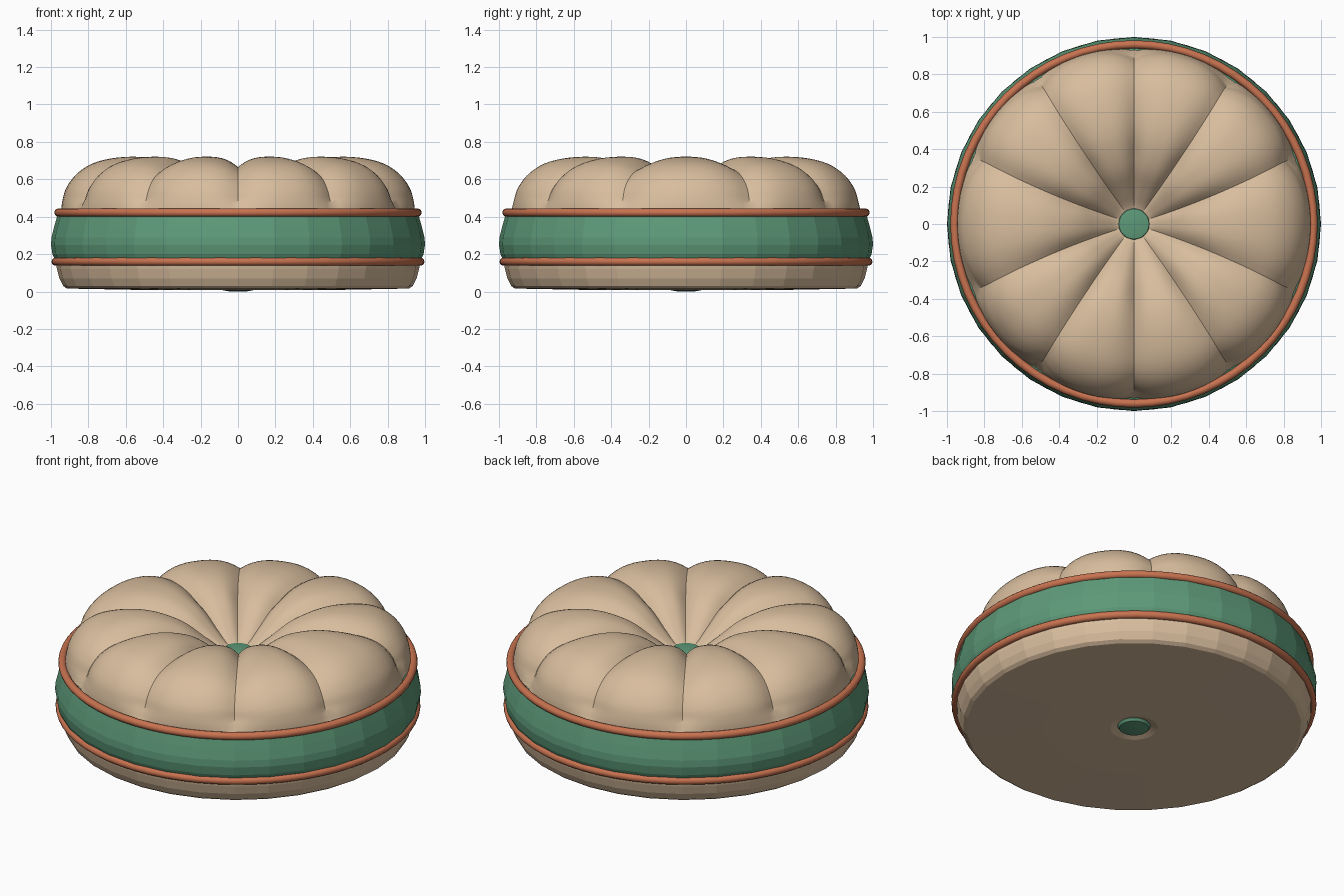
import bpy, bmesh
from math import pi, sin, cos, radians, atan2, hypot

cube = bpy.data.objects.get("Cube")
if cube:
    bpy.data.objects.remove(cube)

SIDES = 32
LOBES = 10
STEPS = 14          # columns of faces across one lobe


def material(name, rgb):
    m = bpy.data.materials.new(name)
    m.use_nodes = True
    m.diffuse_color = (*rgb, 1)
    m.node_tree.nodes["Principled BSDF"].inputs["Base Color"].default_value = (*rgb, 1)
    return m


tan = material("tan fabric", (0.69, 0.51, 0.34))
green = material("green fabric", (0.11, 0.32, 0.19))
orange = material("orange piping", (0.58, 0.17, 0.08))


def revolve(name, profile, mat, place, columns, smooth):
    """Sweep (radius, height) points around z; place() gives each vertex."""
    bm = bmesh.new()
    rings = [[bm.verts.new(place(i, j)) for j in range(columns)]
             for i in range(len(profile))]
    for a, b in zip(rings, rings[1:]):
        for j in range(columns):
            k = (j + 1) % columns
            bm.faces.new((a[j], a[k], b[k], b[j]))
    # close the centre where the profile ends
    if profile[-1][0] < 0.2:
        bm.faces.new(rings[-1])
    bmesh.ops.recalc_face_normals(bm, faces=bm.faces)
    mesh = bpy.data.meshes.new(name)
    bm.to_mesh(mesh)
    bm.free()
    mesh.materials.append(mat)
    obj = bpy.data.objects.new(name, mesh)
    bpy.context.collection.objects.link(obj)
    if smooth:
        bpy.ops.object.select_all(action='DESELECT')
        obj.select_set(True)
        bpy.context.view_layer.objects.active = obj
        bpy.ops.object.shade_smooth_by_angle(angle=radians(35))
    return obj


def lathe(name, profile, mat, columns=SIDES, smooth=False):
    def place(i, j):
        r, z = profile[i]
        a = 2 * pi * j / columns
        return r * cos(a), r * sin(a), z
    return revolve(name, profile, mat, place, columns, smooth)


def refine(points, n=4):
    """Smooth a profile with a Catmull-Rom curve."""
    out = []
    p = [points[0]] + points + [points[-1]]
    for a, b, c, d in zip(p, p[1:], p[2:], p[3:]):
        for s in range(n):
            t = s / n
            out.append(tuple(
                0.5 * (2 * b[k] + (c[k] - a[k]) * t
                       + (2 * a[k] - 5 * b[k] + 4 * c[k] - d[k]) * t ** 2
                       + (3 * b[k] - a[k] - 3 * c[k] + d[k]) * t ** 3)
                for k in (0, 1)))
    return out + [points[-1]]


# Tufted top: puffed lobes between creases that run out from the button
top = refine([(0.945, 0.42), (0.94, 0.48), (0.915, 0.56), (0.85, 0.64),
              (0.75, 0.695), (0.6, 0.72), (0.45, 0.71), (0.3, 0.655),
              (0.18, 0.565), (0.1, 0.505), (0.05, 0.485)])


def crease_angle(k, r):
    inner = 90 + 360 / LOBES * k
    facet = 360 / SIDES
    outer = round(inner / facet) * facet
    t = min(max((r - 0.1) / 0.8, 0), 1)
    return radians(inner + (outer - inner) * t)


def place_top(i, j):
    r, z = top[i]
    k, u = j // STEPS, (j % STEPS) / STEPS
    a, b = crease_angle(k, r), crease_angle(k + 1, r)
    angle = a + (b - a) * u
    # push in along the profile normal, most at the creases
    before, after = top[max(i - 1, 0)], top[min(i + 1, len(top) - 1)]
    dr, dz = after[0] - before[0], after[1] - before[1]
    length = hypot(dr, dz)
    fade = min(1, max(0, (r - 0.06) / 0.3)) * min(1, 0.3 + i / 8)
    depth = 0.055 * fade * abs(2 * u - 1) ** 2.6
    r -= depth * dz / length
    z += depth * dr / length
    return r * cos(angle), r * sin(angle), z


revolve("tufted_top", top, tan, place_top, LOBES * STEPS, True)

# Side band and lower cushion
lathe("side_band", [(0.93, 0.425), (0.965, 0.41), (0.982, 0.35), (0.997, 0.29),
                    (1.0, 0.25), (0.992, 0.2), (0.975, 0.16)], green)
lathe("lower_cushion", [(0.975, 0.165), (0.968, 0.12), (0.955, 0.07),
                        (0.935, 0.03), (0.915, 0.016), (0.5, 0.008),
                        (0.13, 0.008), (0.08, 0.025)], tan)

# Piping cords above and below the band
for name, radius, height in (("upper_piping", 0.96, 0.422),
                             ("lower_piping", 0.975, 0.16)):
    bpy.ops.mesh.primitive_torus_add(
        major_radius=radius, minor_radius=0.022, major_segments=64,
        minor_segments=12, location=(0, 0, height))
    cord = bpy.context.object
    cord.name = name
    cord.data.materials.append(orange)
    bpy.ops.object.shade_smooth_by_angle(angle=radians(60))

# Buttons in the centre of the top and the bottom
for name, height, side in (("top_button", 0.485, 1), ("bottom_button", 0.02, -1)):
    lathe(name, [(0.08, height - 0.02 * side), (0.09, height),
                 (0.08, height + 0.014 * side), (0.04, height + 0.02 * side)],
          green, 24, True)
